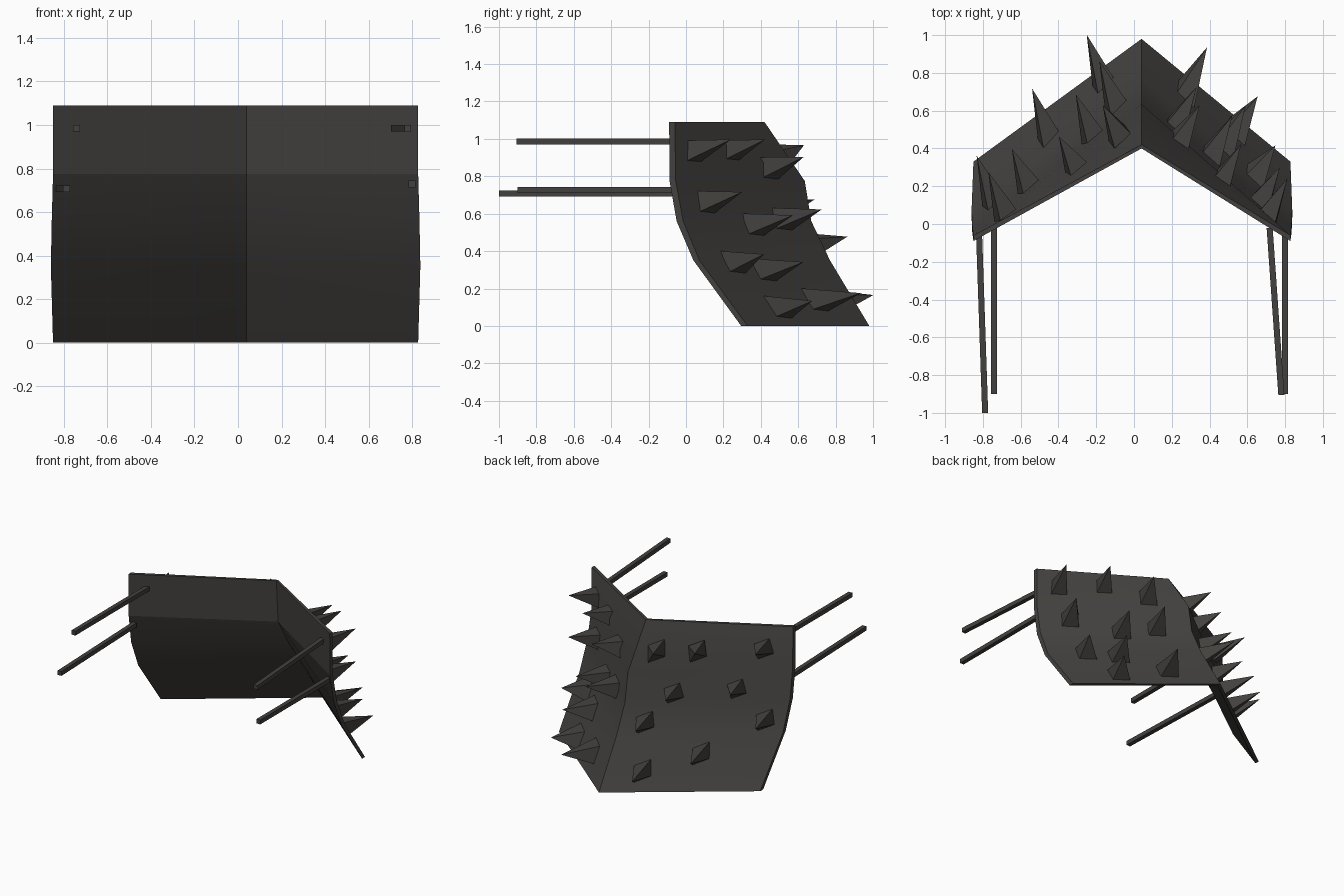
import bpy, bmesh
from math import sin, cos, pi, radians
from mathutils import Vector

if "Cube" in bpy.data.objects:
    bpy.data.objects.remove(bpy.data.objects["Cube"])

mat = bpy.data.materials.new("dark_steel")
mat.diffuse_color = (0.056, 0.053, 0.049, 1)
mat.use_nodes = True
mat.node_tree.nodes["Principled BSDF"].inputs["Base Color"].default_value = mat.diffuse_color

# Blade rows: z, rear y at ridge, rear y at ends, front y at ridge, front y at ends, end bulge
ROWS = [(0.0, 0.98, 0.33, 0.95, 0.295, 0.0), (0.35, 0.77, 0.072, 0.70, 0.04, 0.01),
        (0.56, 0.67, -0.015, 0.55, -0.05, 0.006), (0.775, 0.635, -0.055, 0.42, -0.088, 0.0),
        (1.09, 0.42, -0.06, 0.40, -0.09, 0.0)]
RIDGE, LEFT, RIGHT = 0.04, -0.85, 0.828


def add_object(name, bm):
    bmesh.ops.recalc_face_normals(bm, faces=bm.faces[:])
    me = bpy.data.meshes.new(name)
    bm.to_mesh(me)
    bm.free()
    me.materials.append(mat)
    ob = bpy.data.objects.new(name, me)
    bpy.context.collection.objects.link(ob)
    return ob


def surface_y(u, z):
    """Rear blade y at fraction u from ridge (0) to end (1)."""
    z = min(max(z, 0), 1.09)
    for a, b in zip(ROWS, ROWS[1:]):
        if z <= b[0]:
            f = (z - a[0]) / (b[0] - a[0])
            ridge, end = a[1] + f * (b[1] - a[1]), a[2] + f * (b[2] - a[2])
            return ridge + u * (end - ridge)


# V-shaped curved blade: closed loop of six points per row, bridged upward
bm = bmesh.new()
loops = []
for z, yr, ye, fr, fe, bulge in ROWS:
    xl, xr = LEFT - bulge, RIGHT + bulge
    pts = [(xl, ye), (RIDGE, yr), (xr, ye), (xr, fe), (RIDGE, fr), (xl, fe)]
    loops.append([bm.verts.new((x, y, z)) for x, y in pts])
for a, b in zip(loops, loops[1:]):
    for i in range(6):
        j = (i + 1) % 6
        bm.faces.new((a[i], a[j], b[j], b[i]))
for lp in (loops[0], loops[-1]):
    bm.faces.new((lp[0], lp[1], lp[4], lp[5]))
    bm.faces.new((lp[1], lp[2], lp[3], lp[4]))
# Smooth across the lower curve, sharp along ridge, rims and front fold
for f in bm.faces:
    f.smooth = True
rear_fold = {loops[3][0], loops[3][1], loops[3][2]}
for e in bm.edges:
    z0, z1 = (v.co.z for v in e.verts)
    level = abs(z0 - z1) < 1e-5
    e.smooth = level and (0.1 < z0 < 0.7 or all(v in rear_fold for v in e.verts))
add_object("plow_blade", bm)


# Four-sided spikes whose square base lies on the rear surface
def spike(name, side, u, z, length=0.215, r=0.08):
    x_end = RIGHT if side > 0 else LEFT
    cx = RIDGE + u * (x_end - RIDGE)
    turn = radians(50 if side > 0 else 115)
    bm = bmesh.new()
    base = []
    for k in range(4):
        a = turn + k * pi / 2
        x, zz = cx + 0.8 * r * cos(a), z + r * sin(a)
        y = surface_y(min((x - RIDGE) / (x_end - RIDGE), 1.05), zz) - 0.01
        base.append(bm.verts.new((x, y, zz)))
    tip = bm.verts.new((cx + side * (0.11 if side > 0 else 0.09),
                        surface_y(u, z) + length, z + 0.03 + 0.04 * z))
    bm.faces.new(base)
    for k in range(4):
        bm.faces.new((base[k], base[(k + 1) % 4], tip))
    add_object(name, bm)


left = [(0.13, 0.9, 0.16), (0.39, 0.9, 0.15), (0.81, 0.92, 0.22), (0.29, 0.62, 0.225),
        (0.67, 0.64, 0.2), (0.15, 0.43, 0.235), (0.88, 0.43, 0.24), (0.55, 0.23, 0.25),
        (0.225, 0.13, 0.25)]
right = [(0.84, 0.93, 0.205), (0.53, 0.93, 0.205), (0.25, 0.84, 0.20), (0.79, 0.66, 0.19),
         (0.47, 0.54), (0.23, 0.57), (0.76, 0.34, 0.17), (0.56, 0.30), (0.64, 0.10, 0.18),
         (0.30, 0.14, 0.24)]
for side, label, spots in ((-1, "left", left), (1, "right", right)):
    for i, spot in enumerate(spots):
        spike(f"{label}_spike_{i + 1}", side, *spot)


# Square mounting rods running forward from the blade
def rod(name, x0, x1, y_front, z, y_back=-0.02, h=0.016):
    bm = bmesh.new()
    bmesh.ops.create_cube(bm, size=1)
    for v in bm.verts:
        back = v.co.y > 0
        v.co = Vector(((x0 if back else x1) + v.co.x * 2 * h,
                       y_back if back else y_front, z + v.co.z * 2 * h))
    add_object(name, bm)


rod("left_lower_rod", -0.82, -0.788, -1.0, 0.707, -0.06)
rod("left_upper_rod", -0.742, -0.742, -0.9, 0.985)
rod("right_upper_rod", 0.718, 0.78, -0.905, 0.985)
rod("right_lower_rod", 0.80, 0.80, -0.9, 0.728, -0.06)
